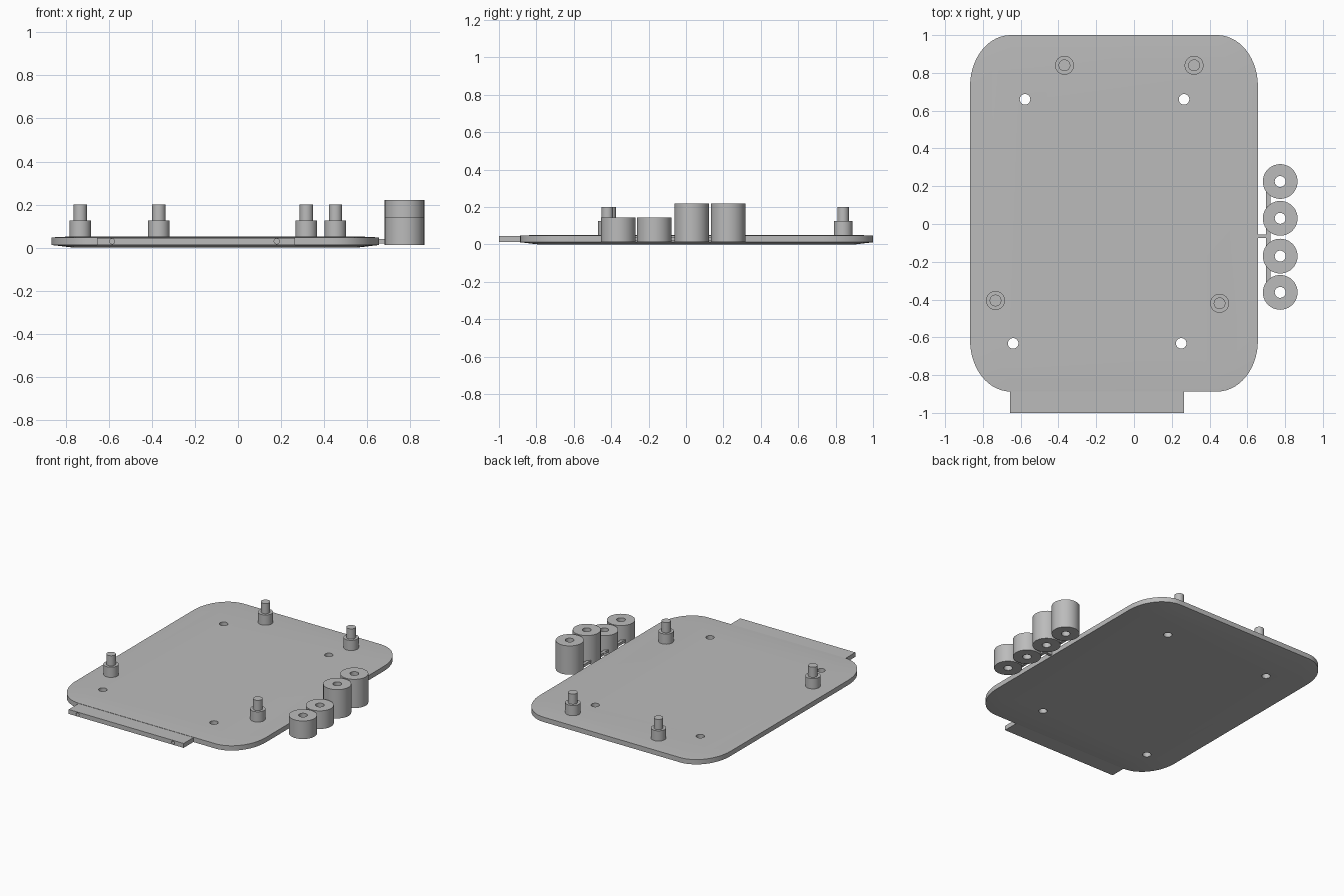
import bpy
import bmesh
from math import sin, cos, pi, radians

cube = bpy.data.objects.get("Cube")
if cube:
    bpy.data.objects.remove(cube, do_unlink=True)

# One grey for everything
grey = bpy.data.materials.new("plain grey")
grey.use_nodes = True
grey.diffuse_color = (0.5, 0.5, 0.5, 1)
grey.node_tree.nodes["Principled BSDF"].inputs["Base Color"].default_value = (0.5, 0.5, 0.5, 1)


def finish(name, bm):
    bmesh.ops.recalc_face_normals(bm, faces=bm.faces)
    mesh = bpy.data.meshes.new(name)
    bm.to_mesh(mesh)
    bm.free()
    mesh.materials.append(grey)
    obj = bpy.data.objects.new(name, mesh)
    bpy.context.collection.objects.link(obj)
    return obj


def smooth(obj, angle=30):
    bpy.ops.object.select_all(action='DESELECT')
    obj.select_set(True)
    bpy.context.view_layer.objects.active = obj
    bpy.ops.object.shade_smooth_by_angle(angle=radians(angle))


def loft(name, rings, closed=False):
    """Skin a stack of point rings; cap the ends, or join last to first."""
    bm = bmesh.new()
    loops = [[bm.verts.new(p) for p in ring] for ring in rings]
    n = len(loops[0])
    pairs = list(zip(loops, loops[1:]))
    if closed:
        pairs.append((loops[-1], loops[0]))
    else:
        bm.faces.new(loops[0])
        bm.faces.new(loops[-1])
    for a, b in pairs:
        for i in range(n):
            j = (i + 1) % n
            bm.faces.new((a[i], a[j], b[j], b[i]))
    return finish(name, bm)


def lathe(name, x, y, profile, closed=False, sides=40):
    rings = [[(x + r * cos(2 * pi * i / sides), y + r * sin(2 * pi * i / sides), z)
              for i in range(sides)] for r, z in profile]
    return loft(name, rings, closed)


def box(name, x0, x1, y0, y1, z0, z1):
    rings = [[(x0, y0, z), (x1, y0, z), (x1, y1, z), (x0, y1, z)] for z in (z0, z1)]
    return loft(name, rings)


def cut(obj, cutter):
    cutter.hide_render = True
    mod = obj.modifiers.new("hole", 'BOOLEAN')
    mod.operation = 'DIFFERENCE'
    mod.solver = 'EXACT'
    mod.object = cutter
    bpy.context.view_layer.objects.active = obj
    bpy.ops.object.modifier_apply(modifier=mod.name)
    bpy.data.objects.remove(cutter, do_unlink=True)


def plate_ring(inset, z):
    """Rounded outline with elliptical corners."""
    x0, x1, y0, y1 = -0.868, 0.656, -0.887, 1.0
    rx, ry, steps = 0.215, 0.27, 14
    corners = [(x1 - rx, y1 - ry), (x0 + rx, y1 - ry), (x0 + rx, y0 + ry), (x1 - rx, y0 + ry)]
    return [(cx + (rx - inset) * cos(a), cy + (ry - inset) * sin(a), z)
            for q, (cx, cy) in enumerate(corners)
            for a in [(q + i / steps) * pi / 2 for i in range(steps + 1)]]


# Base plate: thin slab with very shallow bevels above and below
plate = loft("base_plate", [plate_ring(0.1, 0), plate_ring(0, 0.012),
                            plate_ring(0, 0.047), plate_ring(0.1, 0.052)])
for x, y in [(-0.577, 0.66), (0.265, 0.66), (-0.64, -0.632), (0.25, -0.632)]:
    cut(plate, lathe("hole_cutter", x, y, [(0.028, -0.1), (0.028, 0.2)], sides=24))
smooth(plate)

# Front tab with two blind holes in its front edge
tab = box("front_tab", -0.656, 0.265, -1.0, -0.86, 0.013, 0.045)
for x in (-0.585, 0.18):
    drill = [[(x + 0.012 * cos(2 * pi * i / 20), y, 0.029 + 0.012 * sin(2 * pi * i / 20))
              for i in range(20)] for y in (-1.1, -0.9)]
    cut(tab, loft("drill_cutter", drill))
smooth(tab)

# Stepped standoff posts
posts = {"back_right": (-0.368, 0.84), "back_left": (0.318, 0.84),
         "front_right": (-0.733, -0.405), "front_left": (0.453, -0.42)}
for place, (x, y) in posts.items():
    smooth(lathe(place + "_post", x, y, [(0.05, 0.03), (0.05, 0.126),
                                         (0.031, 0.126), (0.031, 0.2)]))

# Loose spacer sleeves: two short, two tall
for i, (y, top) in enumerate([(-0.362, 0.143), (-0.17, 0.143), (0.03, 0.22), (0.225, 0.22)]):
    smooth(lathe(f"spacer_sleeve_{i + 1}", 0.774, y,
                 [(0.092, 0.012), (0.092, top), (0.029, top), (0.029, 0.012)], closed=True))

# Thin strip carrying the sleeves, with its link to the plate
box("sleeve_strip", 0.7, 0.722, -0.32, 0.19, 0.02, 0.04)
box("strip_link", 0.64, 0.705, -0.075, -0.055, 0.02, 0.04)
